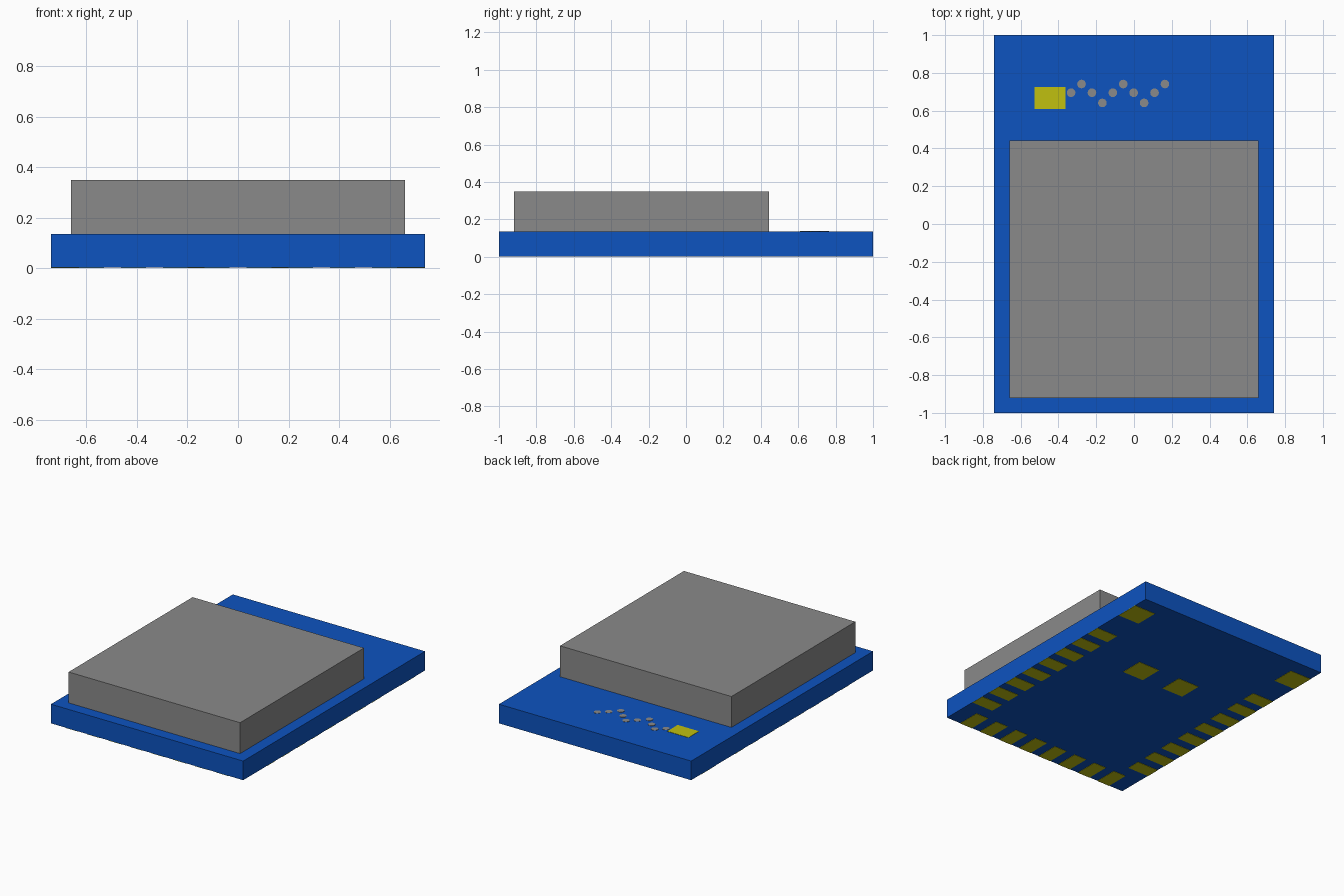
import bpy
import bmesh
from mathutils import Matrix

cube = bpy.data.objects.get("Cube")
if cube:
    bpy.data.objects.remove(cube, do_unlink=True)


def material(name, rgb):
    m = bpy.data.materials.new(name)
    m.use_nodes = True
    m.diffuse_color = (*rgb, 1)
    m.node_tree.nodes["Principled BSDF"].inputs["Base Color"].default_value = (*rgb, 1)
    return m


BLUE = material("board blue", (0.004, 0.087, 0.527))
GREY = material("metal grey", (0.254, 0.254, 0.254))
GOLD = material("pad yellow", (0.527, 0.527, 0.005))


def finish(name, bm, mat):
    mesh = bpy.data.meshes.new(name)
    bm.to_mesh(mesh)
    bm.free()
    mesh.materials.append(mat)
    obj = bpy.data.objects.new(name, mesh)
    bpy.context.collection.objects.link(obj)
    return obj


def box(name, x, y, z, mat):
    """Box from (min, max) ranges along each axis."""
    ranges = (x, y, z)
    size = [b - a for a, b in ranges]
    mid = [(a + b) / 2 for a, b in ranges]
    bm = bmesh.new()
    bmesh.ops.create_cube(bm, size=1, matrix=Matrix.Translation(mid) @ Matrix.Diagonal((*size, 1)))
    return finish(name, bm, mat)


HALF_W, HALF_L = 0.74, 1.0
BOARD_TOP = 0.135

# Circuit board and metal shield
box("circuit_board", (-HALF_W, HALF_W), (-HALF_L, HALF_L), (0.002, BOARD_TOP), BLUE)
box("shield_can", (-0.66, 0.66), (-0.92, 0.443), (BOARD_TOP, 0.35), GREY)

# Feed pad and zigzag row of vias on the top
box("feed_pad", (-0.527, -0.363), (0.61, 0.725), (BOARD_TOP - 0.002, BOARD_TOP + 0.002), GOLD)
zigzag = (0.695, 0.741, 0.695, 0.641)
for i in range(10):
    bm = bmesh.new()
    bmesh.ops.create_cone(bm, cap_ends=True, segments=16, radius1=0.023, radius2=0.023, depth=0.004,
                          matrix=Matrix.Translation((-0.333 + 0.0552 * i, zigzag[i % 4], BOARD_TOP)))
    finish(f"antenna_via_{i + 1}", bm, GREY)


# Solder pads underneath
def pad(name, cx, cy, sx, sy):
    box(name, (cx - sx / 2, cx + sx / 2), (cy - sy / 2, cy + sy / 2), (0, 0.004), GOLD)


LONG, SHORT, PITCH = 0.165, 0.098, 0.1655
for side, label in ((1, "left"), (-1, "right")):
    edge = side * (HALF_W - LONG / 2)
    pad(f"corner_pad_{label}", edge, 0.812, LONG, LONG)
    pad(f"centre_pad_{label}", side * 0.166, 0.27, LONG, LONG)
    for i in range(8):
        pad(f"side_pad_{label}_{i + 1}", edge, 0.466 - PITCH * i, LONG, SHORT)
for i in range(8):
    pad(f"front_pad_{i + 1}", (i - 3.5) * PITCH, -HALF_L + LONG / 2, SHORT, LONG)
